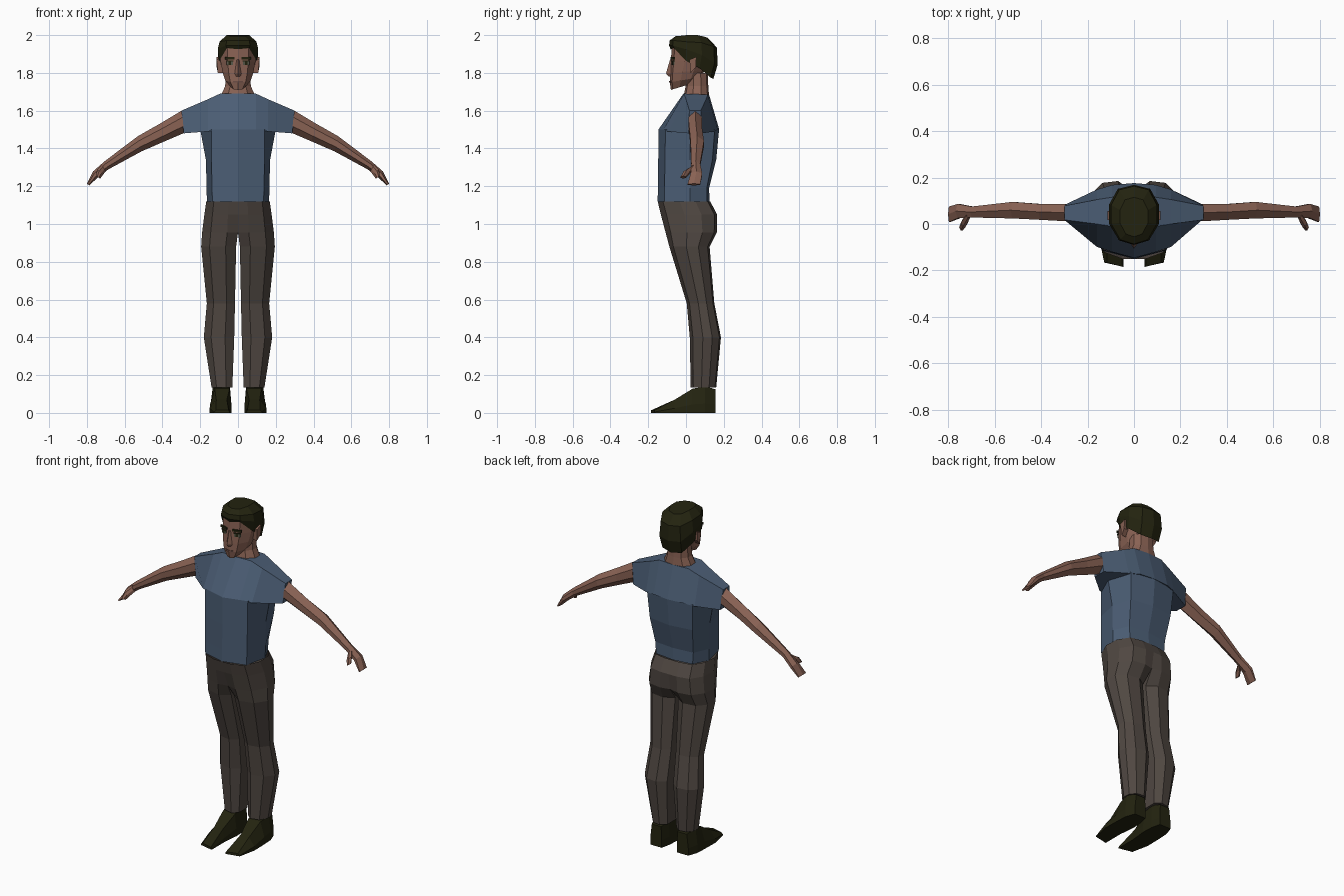
import bpy, bmesh


def material(name, rgb):
    m = bpy.data.materials.new(name)
    m.diffuse_color = (*rgb, 1)
    return m


SKIN = material("skin", (0.25, 0.122, 0.088))
SHIRT = material("blue shirt", (0.070, 0.110, 0.175))
TROUSERS = material("brown trousers", (0.080, 0.064, 0.054))
DARK = material("dark hair and shoes", (0.017, 0.017, 0.005))
EYE = material("eye", (0.10, 0.10, 0.07))
LIP = material("lip", (0.15, 0.075, 0.06))


def loft(name, rings, mat, caps=(True, True), mirror=False):
    """Skin a list of equal-length closed rings, optionally on both sides of x = 0."""
    bm = bmesh.new()
    for s in ((1, -1) if mirror else (1,)):
        vs = [[bm.verts.new((s * x, y, z)) for x, y, z in r] for r in rings]
        n = len(vs[0])
        for a, b in zip(vs, vs[1:]):
            for i in range(n):
                j = (i + 1) % n
                quad = (a[i], a[j], b[j], b[i])
                # leave out the hidden wall on the centre line
                if not (mirror and all(abs(v.co.x) < 1e-4 for v in quad)):
                    bm.faces.new(quad)
        for ring, cap in ((vs[0], caps[0]), (vs[-1], caps[1])):
            if cap:
                bm.faces.new(ring)
    bmesh.ops.remove_doubles(bm, verts=bm.verts, dist=1e-4)
    bmesh.ops.recalc_face_normals(bm, faces=bm.faces)
    me = bpy.data.meshes.new(name)
    bm.to_mesh(me)
    bm.free()
    me.materials.append(mat)
    ob = bpy.data.objects.new(name, me)
    bpy.context.collection.objects.link(ob)
    return ob


def symmetric(half):
    """Close a front-to-back half outline whose ends lie on x = 0."""
    return half + [(-x, y, z) for x, y, z in half[-2:0:-1]]


def oval(w, yf, yb, zs, tilt=0):
    """Ten-sided outline; zs is one height or one per half point."""
    unit = [(0, -1), (.6, -.85), (1, -.3), (1, .35), (.65, .87), (0, 1)]
    zs = zs if isinstance(zs, list) else [zs] * 6
    c, h = (yf + yb) / 2, (yb - yf) / 2
    return symmetric([(w * x, c + h * y, z + tilt * h * (y + 1))
                      for (x, y), z in zip(unit, zs)])


# Shirt body
def torso_ring(z, front, wf, yfs, ws, wb, ybs, back):
    return symmetric([(0, front, z), (wf, yfs, z), (ws, .02, z), (wb, ybs, z), (0, back, z)])


loft("shirt_body", [
    torso_ring(1.12, -.15, .135, -.115, .165, .12, .11, .125),
    torso_ring(1.19, -.149, .138, -.113, .166, .125, .11, .122),
    torso_ring(1.34, -.147, .14, -.112, .17, .14, .14, .16),
    torso_ring(1.50, -.145, .14, -.108, .20, .15, .152, .175),
], SHIRT, caps=(False, False))


# Shirt shoulders and sleeves, lofted sideways through yz sections
def shoulder(x, slant, fb, tf, tb, bb):
    return [(x - slant, *fb), (x, *tf), (x, *tb), (x - slant, *bb)]


half = [
    shoulder(.30, .013, (.012, 1.48), (.018, 1.60), (.078, 1.60), (.088, 1.48)),
    shoulder(.16, 0, (-.098, 1.49), (0, 1.66), (.105, 1.657), (.148, 1.49)),
    shoulder(.095, 0, (-.12, 1.50), (-.01, 1.69), (.115, 1.685), (.168, 1.50)),
    shoulder(0, 0, (-.146, 1.50), (-.014, 1.69), (.122, 1.685), (.176, 1.50)),
]
loft("shirt_shoulders", half + [[(-x, y, z) for x, y, z in r] for r in half[-2::-1]], SHIRT)


# Arms and hands
def limb(top, bot, yf, yb):
    ym = (yf + yb) / 2
    shape = [(ym, 1), (yb, .7), (yb, .3), (ym, 0), (yf, .3), (yf, .7)]
    return [(bot[0] + t * (top[0] - bot[0]), y, bot[1] + t * (top[1] - bot[1]))
            for y, t in shape]


loft("arms", [
    limb((.298, 1.60), (.285, 1.482), .012, .086),
    limb((.41, 1.533), (.39, 1.437), .018, .086),
    limb((.53, 1.465), (.51, 1.385), .024, .095),
    limb((.705, 1.333), (.685, 1.29), .028, .075),
    limb((.768, 1.278), (.738, 1.25), .025, .086),
    limb((.80, 1.214), (.788, 1.204), .008, .075),
], SKIN, mirror=True)
loft("thumbs", [
    limb((.722, 1.312), (.70, 1.28), .025, .05),
    limb((.745, 1.288), (.715, 1.26), -.012, .022),
    limb((.752, 1.255), (.73, 1.24), -.028, .0),
], SKIN, mirror=True)


# Trousers: both legs meet on the centre line down to the crotch
def leg(z, xi, xo, yf, yb, c):
    w, d = xo - xi, yb - yf
    return [(xi, yf + c * d, z), (xi + .3 * w, yf, z), (xi + .76 * w, yf + .1 * d, z),
            (xo, yf + .42 * d, z), (xo - .04 * w, yf + .72 * d, z),
            (xi + .72 * w, yb - .05 * d, z), (xi + .3 * w, yb, z), (xi, yb - c * d, z)]


loft("trousers", [
    leg(1.12, 0, .168, -.15, .128, 0),
    leg(1.05, 0, .178, -.133, .165, 0),
    leg(.955, 0, .19, -.108, .163, .05),
    leg(.88, .010, .195, -.088, .125, .18),
    leg(.58, .016, .165, .004, .15, .22),
    leg(.40, .020, .181, .02, .185, .22),
    leg(.135, .030, .14, .025, .16, .2),
], TROUSERS, caps=(False, True), mirror=True)


# Shoes, lofted from heel to toe
def shoe(y, x0, x1, h, inset, lean=0):
    return [(x0, y, 0), (x1, y + lean, 0), (x1, y + lean, h * .35),
            (x1 - inset, y + lean, h), (x0 + inset * .4, y, h), (x0, y, h * .35)]


loft("shoes", [
    shoe(.157, .05, .125, .125, .01),
    shoe(.10, .038, .145, .14, .012),
    shoe(.035, .035, .148, .128, .025),
    shoe(-.06, .045, .15, .07, .035),
    shoe(-.184, .045, .128, .014, .012, .018),
], DARK, mirror=True)

# Neck and head
loft("neck", [oval(.09, -.012, .122, 1.68), oval(.068, -.002, .118, 1.73),
              oval(.064, 0, .115, 1.80)], SKIN, caps=(False, False))
loft("head", [
    oval(.038, -.08, .05, 1.71, .3),
    oval(.068, -.086, .08, 1.75, .17),
    oval(.082, -.084, .10, 1.80, .08),
    oval(.092, -.08, .13, 1.86),
    oval(.092, -.076, .13, 1.93),
    oval(.065, -.045, .11, 1.97),
], SKIN)

# Hair cap with a low nape and short sideburns
loft("hair", [
    oval(.098, -.081, .145, [1.925, 1.932, 1.865, 1.825, 1.775, 1.768]),
    oval(.107, -.090, .168, [1.945, 1.945, 1.925, 1.895, 1.85, 1.845]),
    oval(.098, -.086, .163, [1.972, 1.972, 1.965, 1.96, 1.94, 1.935]),
    oval(.060, -.055, .115, [1.994, 1.995, 2.0, 2.0, 1.99, 1.985]),
], DARK, caps=(False, True))

# Nose and ears
loft("nose", [
    [(-.009, -.074, 1.872), (0, -.084, 1.872), (.009, -.074, 1.872)],
    [(-.020, -.076, 1.795), (0, -.106, 1.797), (.020, -.076, 1.795)],
    [(-.016, -.076, 1.782), (0, -.092, 1.782), (.016, -.076, 1.782)],
], SKIN)
loft("ears", [
    [(x, .018, 1.87), (x, .055, 1.885), (x, .052, 1.83), (x - .006, .025, 1.80)]
    for x in (.085, .113)], SKIN, mirror=True)


# Thin plates following the slope of the face
def plate(name, x0, x1, z0, z1, mat, lift=.003):
    def ring(x):
        y = -.081 + .29 * x
        return [(x, y - lift, z0), (x, y - lift, z1), (x, y + .004, z1), (x, y + .004, z0)]
    loft(name, [ring(x0), ring(x1)], mat, mirror=True)


plate("eyebrows", .018, .068, 1.872, 1.884, DARK, .005)
plate("eyes", .026, .060, 1.842, 1.860, EYE)
plate("pupils", .036, .050, 1.843, 1.860, DARK, .0045)
plate("eyelids", .024, .062, 1.859, 1.865, DARK, .0045)
plate("lips", .0, .026, 1.748, 1.758, LIP, .008)
